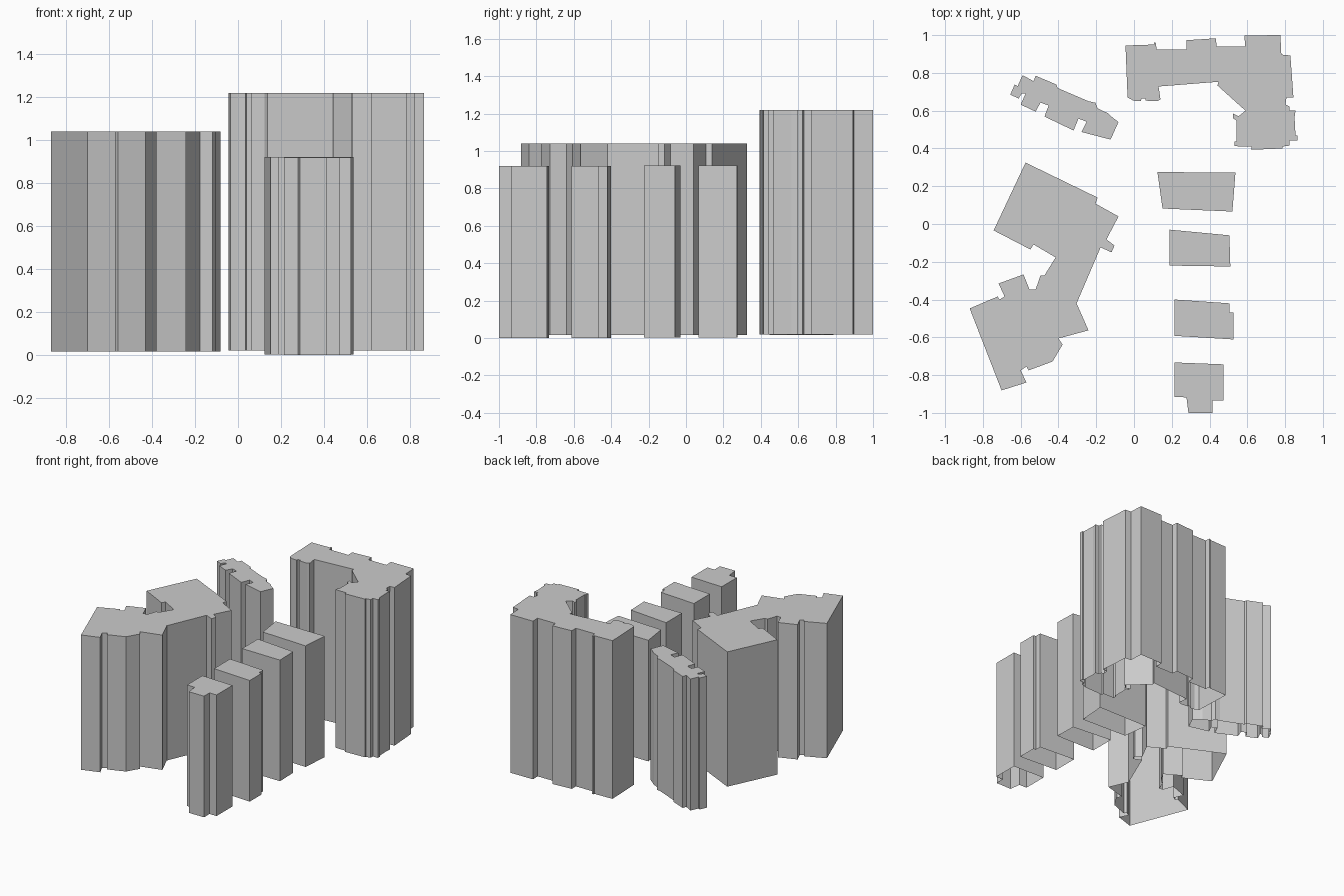
import bpy, bmesh


def building(name, outline, bottom, top):
    """Flat roof plus straight walls, open underneath."""
    bm = bmesh.new()
    roof = bm.faces.new([bm.verts.new((x, y, top)) for x, y in outline])
    roof.normal_update()
    if roof.normal.z < 0:
        roof.normal_flip()
    walls = bmesh.ops.extrude_edge_only(bm, edges=bm.edges[:])
    for v in walls["geom"]:
        if isinstance(v, bmesh.types.BMVert):
            v.co.z = bottom
    bmesh.ops.recalc_face_normals(bm, faces=bm.faces[:])
    roof = max(bm.faces, key=lambda f: f.calc_center_median().z)
    if roof.normal.z < 0:
        bmesh.ops.reverse_faces(bm, faces=bm.faces[:])
    mesh = bpy.data.meshes.new(name)
    bm.to_mesh(mesh)
    bm.free()
    obj = bpy.data.objects.new(name, mesh)
    bpy.context.collection.objects.link(obj)


# Tall hook-shaped block at the back right
building("tall_corner_block", [
    (-.045, .945), (.105, .95), (.105, .96), (.115, .96), (.12, .923), (.278, .923),
    (.278, .973), (.433, .983), (.438, .94), (.588, .94), (.585, .998), (.775, 1.0),
    (.78, .897), (.828, .892), (.844, .67), (.807, .67), (.802, .632), (.823, .622),
    (.823, .6), (.855, .6), (.85, .565), (.855, .468), (.865, .468), (.865, .442),
    (.823, .442), (.823, .415), (.786, .41), (.786, .4), (.622, .393), (.622, .41),
    (.532, .412), (.532, .437), (.542, .437), (.542, .548), (.525, .56), (.525, .585),
    (.553, .57), (.59, .6), (.442, .733), (.447, .753), (.13, .728), (.14, .66),
    (.124, .65), (.06, .653), (.06, .664), (.04, .664), (.035, .65), (-.003, .653),
    (-.034, .67)], .02, 1.22)

# Large joined block on the left
building("large_left_block", [
    (-.574, .325), (-.193, .14), (-.204, .108), (-.082, .04), (-.146, -.082),
    (-.103, -.114), (-.119, -.15), (-.177, -.124), (-.304, -.42), (-.241, -.563),
    (-.4, -.606), (-.378, -.638), (-.431, -.728), (-.558, -.775), (-.569, -.754),
    (-.6, -.775), (-.569, -.839), (-.701, -.881), (-.87, -.447), (-.722, -.384),
    (-.712, -.4), (-.685, -.384), (-.717, -.315), (-.585, -.267), (-.553, -.347),
    (-.521, -.347), (-.495, -.272), (-.474, -.272), (-.415, -.177), (-.532, -.108),
    (-.548, -.135), (-.743, -.034)], .017, 1.04)

# Slim notched terrace behind it
building("notched_terrace", [
    (-.655, .685), (-.632, .738), (-.616, .73), (-.59, .788), (-.532, .756),
    (-.521, .785), (-.41, .738), (-.405, .72), (-.241, .65), (-.204, .642),
    (-.193, .612), (-.135, .585), (-.124, .572), (-.082, .54), (-.124, .447),
    (-.278, .487), (-.251, .542), (-.294, .558), (-.32, .495), (-.474, .569),
    (-.452, .627), (-.495, .643), (-.521, .595), (-.6, .632), (-.574, .69),
    (-.595, .69), (-.611, .664)], .017, 1.015)

# Row of four small blocks running to the front
building("row_block_back", [
    (.124, .275), (.537, .272), (.521, .066), (.151, .082)], .003, .922)
building("row_block_middle", [
    (.188, -.03), (.505, -.06), (.51, -.225), (.188, -.22)], .003, .922)
building("row_block_stepped", [
    (.214, -.4), (.505, -.42), (.505, -.468), (.526, -.468), (.526, -.611),
    (.214, -.592)], 0, .919)
building("row_block_front", [
    (.214, -.733), (.474, -.743), (.474, -.934), (.415, -.934), (.415, -1.0),
    (.288, -1.0), (.278, -.918), (.214, -.915)], 0, .919)
